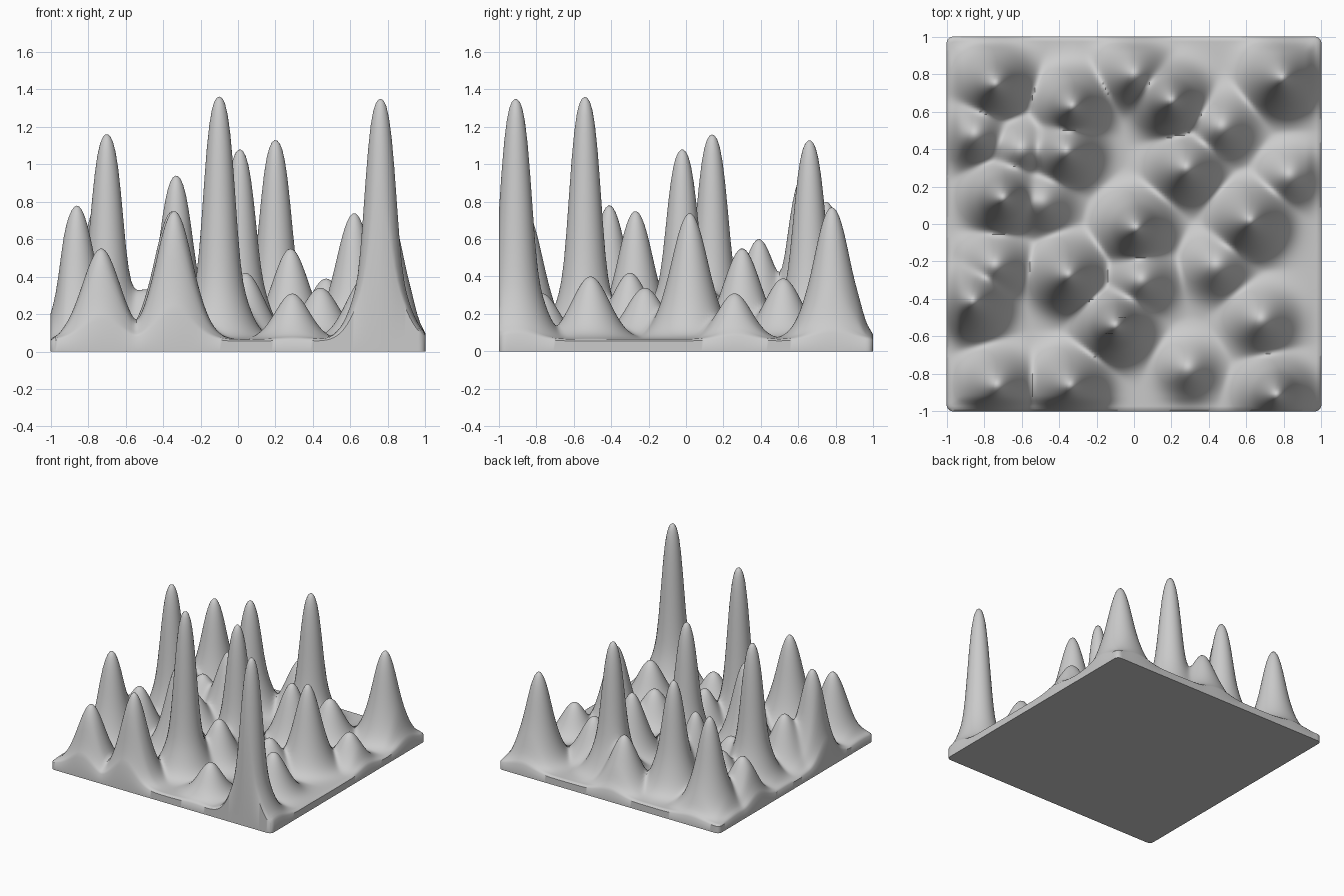
import bpy, bmesh, math

cube = bpy.data.objects.get("Cube")
if cube:
    bpy.data.objects.remove(cube)

PLATE = 0.065     # thickness of the flat ground
SEGMENTS = 144
CORNER = 0.035

# Peaks as (x, y, height)
PEAKS = [
    (-.86, -.41, .78), (-.73, -.86, .55), (-.34, -.86, .75), (-.35, -.27, .75),
    (-.10, -.54, 1.36), (.04, -.30, .42), (.29, -.77, .31), (.76, -.91, 1.35),
    (.68, -.51, .40), (.44, -.22, .34), (.01, -.02, 1.08), (.62, .02, .74),
    (-.70, .14, 1.16), (-.49, .12, .33), (-.74, -.22, .45), (.83, .26, .31),
    (.28, .30, .55), (-.36, .39, .60), (-.60, .40, .35), (-.85, .48, .40),
    (.47, .52, .39), (.20, .66, 1.13), (-.33, .63, .94), (-.74, .75, .80),
    (.00, .80, .47), (.79, .78, .77),
]


def smooth(t):
    t = max(0.0, min(1.0, t))
    return t * t * (3 - 2 * t)


def peak_rise(r, height):
    """Bell-shaped foot, plus a steep column on the tall peaks."""
    rise = height - PLATE
    foot = min(rise, 0.65)
    width = 0.1 if height > 0.32 else 0.09
    bell = foot * math.exp(-0.5 * (r / width) ** 2)
    return bell + (rise - foot) * math.exp(-(r / 0.093) ** 4)


def ground_height(x, y):
    # Peaks merge softly; slopes ease down towards the rim
    rim = 0.6 + 0.4 * smooth((1 - max(abs(x), abs(y))) / 0.08)
    total = 0.0
    for px, py, height in PEAKS:
        ease = 1.0 if py < -0.9 else rim
        total += (ease * peak_rise(math.hypot(x - px, y - py), height)) ** 3
    return PLATE + total ** (1 / 3)


# Terrain surface
bm = bmesh.new()
bmesh.ops.create_grid(bm, x_segments=SEGMENTS, y_segments=SEGMENTS, size=1)
rim_edges = [e for e in bm.edges if e.is_boundary]
rim_verts = {v for e in rim_edges for v in e.verts}
for v in bm.verts:
    v.co.z = ground_height(v.co.x, v.co.y)
    if v in rim_verts:
        v.co.z -= 0.01
    # Round the plan corners
    inner = 1 - CORNER
    dx, dy = abs(v.co.x) - inner, abs(v.co.y) - inner
    if dx > 0 and dy > 0:
        k = max(dx, dy) / math.hypot(dx, dy)
        v.co.x = math.copysign(inner + dx * k, v.co.x)
        v.co.y = math.copysign(inner + dy * k, v.co.y)

# Side walls and underside
walls = bmesh.ops.extrude_edge_only(bm, edges=rim_edges)["geom"]
for v in walls:
    if isinstance(v, bmesh.types.BMVert):
        v.co.z = 0
bottom = [e for e in walls if isinstance(e, bmesh.types.BMEdge) and e.is_boundary]
bmesh.ops.contextual_create(bm, geom=bottom)
bmesh.ops.recalc_face_normals(bm, faces=bm.faces)

mesh = bpy.data.meshes.new("peaked_terrain")
bm.to_mesh(mesh)
bm.free()
terrain = bpy.data.objects.new("peaked_terrain", mesh)
bpy.context.collection.objects.link(terrain)

# Plain grey stone
grey = bpy.data.materials.new("light_grey")
grey.use_nodes = True
colour = (0.6, 0.6, 0.6, 1)
grey.diffuse_color = colour
grey.node_tree.nodes["Principled BSDF"].inputs["Base Color"].default_value = colour
mesh.materials.append(grey)

bpy.ops.object.select_all(action="DESELECT")
terrain.select_set(True)
bpy.context.view_layer.objects.active = terrain
bpy.ops.object.shade_smooth_by_angle(angle=math.radians(50))
